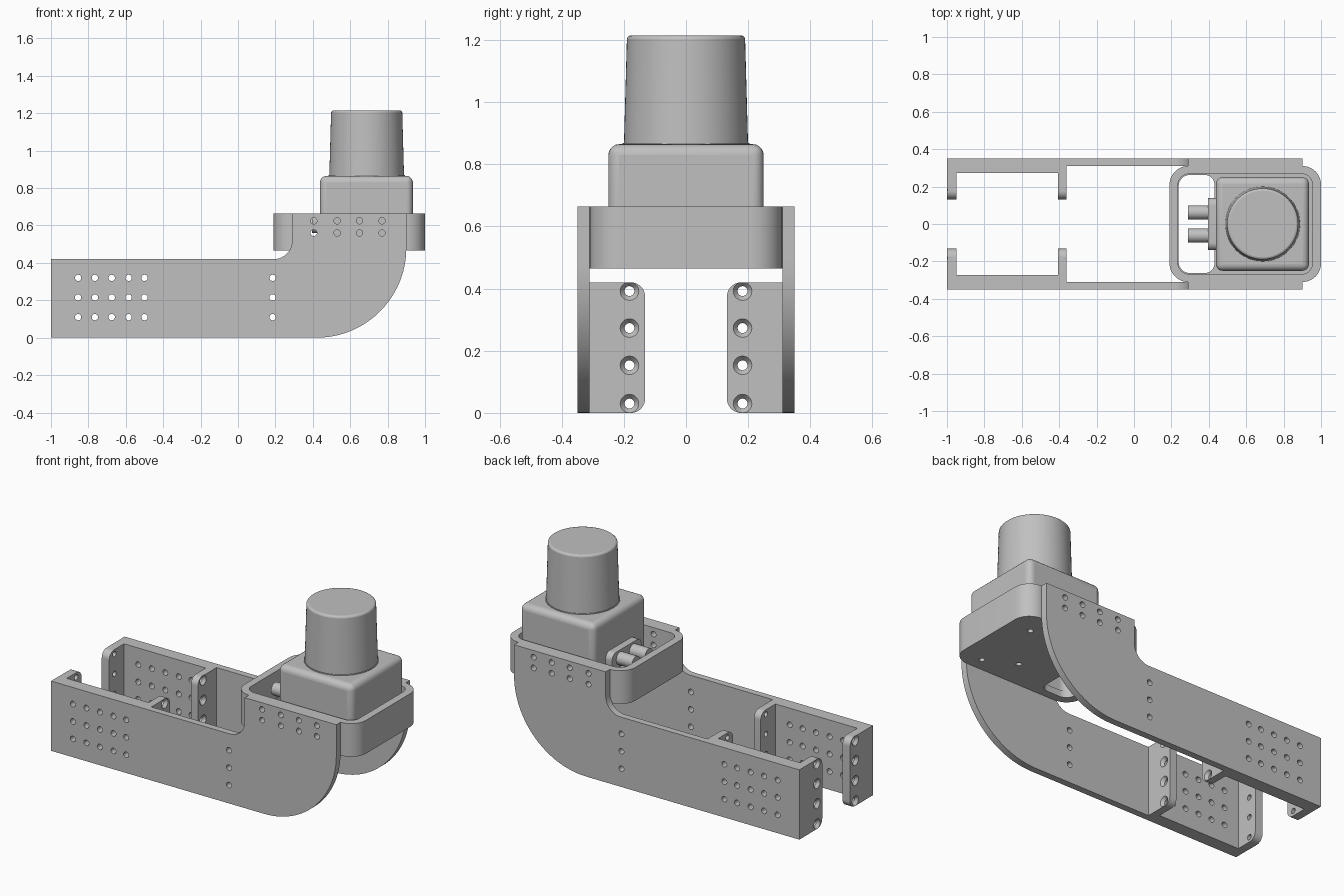
import bpy, bmesh, math
from mathutils import Matrix, Vector

cube = bpy.data.objects.get("Cube")
if cube:
    bpy.data.objects.remove(cube)

grey = bpy.data.materials.new("light_grey")
grey.use_nodes = True
COLOR = (0.53, 0.53, 0.53, 1)
grey.diffuse_color = COLOR
grey.node_tree.nodes["Principled BSDF"].inputs["Base Color"].default_value = COLOR


def finish(name, bm):
    bmesh.ops.recalc_face_normals(bm, faces=bm.faces)
    mesh = bpy.data.meshes.new(name)
    bm.to_mesh(mesh)
    bm.free()
    mesh.materials.append(grey)
    obj = bpy.data.objects.new(name, mesh)
    bpy.context.collection.objects.link(obj)
    return obj


def activate(obj):
    bpy.ops.object.select_all(action='DESELECT')
    obj.select_set(True)
    bpy.context.view_layer.objects.active = obj


def smooth(obj):
    activate(obj)
    bpy.ops.object.shade_smooth_by_angle(angle=math.radians(30))


def fillet(corners, steps=12):
    """Round each right-angled corner (a, b, radius)."""
    out = []
    for i, (a, b, r) in enumerate(corners):
        p = Vector((a, b))
        if r == 0:
            out.append(p)
            continue
        d1 = (Vector(corners[i - 1][:2]) - p).normalized()
        d2 = (Vector(corners[(i + 1) % len(corners)][:2]) - p).normalized()
        c = p + r * (d1 + d2)
        for k in range(steps + 1):
            t = math.pi / 2 * k / steps
            out.append(c - r * (d2 * math.cos(t) + d1 * math.sin(t)))
    return out


def rect(a0, b0, a1, b1, r0=0, r1=None):
    """Rectangle rounded by r0 on the a0 side and r1 on the a1 side."""
    r1 = r0 if r1 is None else r1
    return fillet([(a0, b0, r0), (a1, b0, r1), (a1, b1, r1), (a0, b1, r0)])


def prism(name, outline, lo, hi, axis):
    place = {'x': lambda p, h: (h, p[0], p[1]),
             'y': lambda p, h: (p[0], h, p[1]),
             'z': lambda p, h: (p[0], p[1], h)}[axis]
    bm = bmesh.new()
    ends = [[bm.verts.new(place(p, h)) for p in outline] for h in (lo, hi)]
    for loop in ends:
        bm.faces.new(loop)
    n = len(outline)
    for i in range(n):
        j = (i + 1) % n
        bm.faces.new((ends[0][i], ends[0][j], ends[1][j], ends[1][i]))
    return finish(name, bm)


def cones(name, centres, r1, r2, depth, axis, segments=20):
    """Cones or cylinders; r1 is at the low end of the axis."""
    turn = {'x': Matrix.Rotation(math.pi / 2, 4, 'Y'),
            'y': Matrix.Rotation(-math.pi / 2, 4, 'X'),
            'z': Matrix.Identity(4)}[axis]
    bm = bmesh.new()
    for c in centres:
        bmesh.ops.create_cone(bm, cap_ends=True, segments=segments, radius1=r1,
                              radius2=r2, depth=depth,
                              matrix=Matrix.Translation(c) @ turn)
    return finish(name, bm)


def cut(obj, cutter):
    mod = obj.modifiers.new("cut", 'BOOLEAN')
    mod.operation = 'DIFFERENCE'
    mod.solver = 'EXACT'
    mod.object = cutter
    activate(obj)
    bpy.ops.object.modifier_apply(modifier="cut")
    bpy.data.objects.remove(cutter)


def bevel(obj, width, segments):
    mod = obj.modifiers.new("rounding", 'BEVEL')
    mod.width = width
    mod.segments = segments
    mod.limit_method = 'ANGLE'


# Hole layout in the side plates
rows = (0.11, 0.215, 0.32)
grid = [(x, z) for x in (-0.855, -0.765, -0.675, -0.585, -0.5) for z in rows]
column = [(0.185, z) for z in rows]
mounts = [(x, z) for x in (0.405, 0.53, 0.65, 0.77) for z in (0.56, 0.625)]


def side_holes(spots):
    return cones("hole_cutter", [(x, 0, z) for x, z in spots],
                 0.017, 0.017, 1, 'y')


# Side arms with their end channels
plate = fillet([(-1, 0, 0), (0.9, 0, 0.48), (0.9, 0.665, 0), (0.29, 0.665, 0),
                (0.29, 0.42, 0.1), (-1, 0.42, 0)], 24)
for side, s in (("left", 1), ("right", -1)):
    arm = prism(f"{side}_arm_plate", plate, 0.31 * s, 0.35 * s, 'y')
    cut(arm, side_holes(grid + column + mounts))
    backing = prism(f"{side}_channel_web", rect(-0.95, 0, -0.405, 0.42),
                    0.272 * s, 0.31 * s, 'y')
    cut(backing, side_holes(grid))
    parts = [arm, backing]
    for end, x0, x1, d in (("rear", -1, -0.95, -1), ("inner", -0.405, -0.36, 1)):
        outline = rect(0.132 * s, 0, 0.31 * s, 0.42, 0.045, 0)
        flange = prism(f"{side}_{end}_flange", outline, x0, x1, 'x')
        zs = (0.03, 0.153, 0.273, 0.392)
        spots = [((x0 + x1) / 2, 0.182 * s, z) for z in zs]
        cut(flange, cones("bore_cutter", spots, 0.016, 0.016, 0.2, 'x'))
        # Countersink opens on the outward face
        face = x1 if d > 0 else x0
        sinks = [(face, 0.182 * s, z) for z in zs]
        small, big = 0.014, 0.046
        r1, r2 = (small, big) if d > 0 else (big, small)
        cut(flange, cones("sink_cutter", sinks, r1, r2, 0.04, 'x'))
        parts.append(flange)
    for part in parts:
        smooth(part)

# Tray: cavity, cable opening, side holes and floor holes
tray = prism("sensor_tray", rect(0.19, -0.31, 1, 0.31, 0.1), 0.465, 0.665, 'z')
cut(tray, prism("cavity_cutter", rect(0.235, -0.268, 0.955, 0.268, 0.06),
                0.505, 0.8, 'z'))
cut(tray, prism("opening_cutter", rect(0.239, -0.262, 0.43, 0.262, 0.058, 0.05),
                0.4, 0.56, 'z'))
cut(tray, side_holes(mounts))
floor_spots = [(0.86, 0.17, 0.48), (0.86, -0.23, 0.48), (0.68, -0.14, 0.48)]
cut(tray, cones("floor_hole_cutter", floor_spots, 0.016, 0.016, 0.2, 'z'))
smooth(tray)

# Sensor body, its tapered head and collar
body = prism("sensor_body", rect(0.438, -0.25, 0.935, 0.25), 0.505, 0.865, 'z')
bevel(body, 0.035, 5)
head = cones("sensor_head", [(0.688, 0, 1.035)], 0.2, 0.19, 0.36, 'z', 64)
bevel(head, 0.012, 3)
collar = cones("head_collar", [(0.688, 0, 0.865)], 0.204, 0.204, 0.008, 'z', 64)

# Cable connector
panel = prism("connector_panel", rect(-0.14, 0.56, 0.14, 0.66, 0.04),
              0.395, 0.45, 'x')
plugs = cones("connector_plugs", [(0.345, y, 0.61) for y in (-0.062, 0.062)],
              0.038, 0.038, 0.11, 'x', 24)
for part in (body, head, collar, panel, plugs):
    smooth(part)
